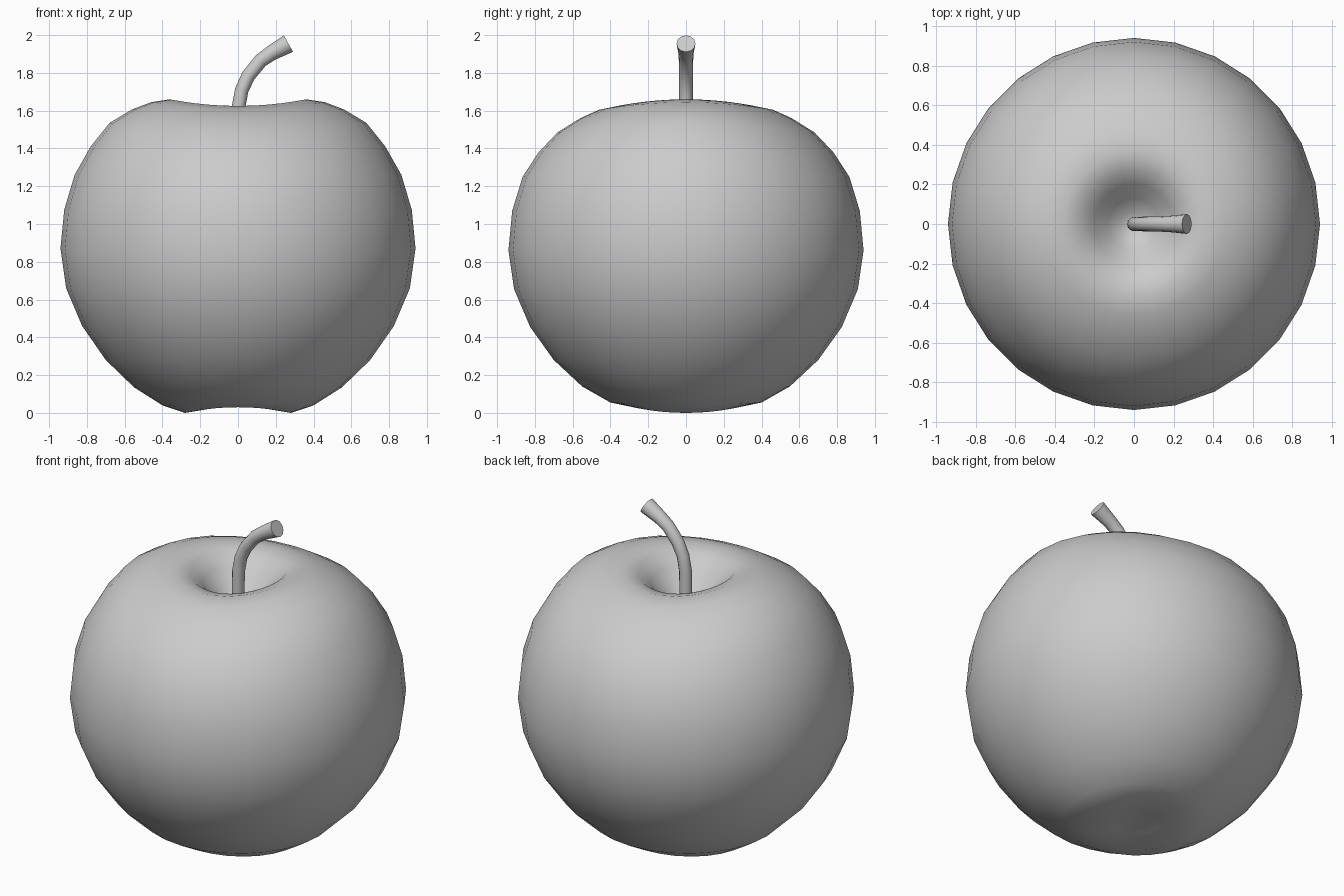
import bpy
import bmesh
from math import cos, sin, tau, radians

if "Cube" in bpy.data.objects:
    bpy.data.objects.remove(bpy.data.objects["Cube"], do_unlink=True)

SIDES = 28


def shade(obj, degrees):
    bpy.ops.object.select_all(action='DESELECT')
    obj.select_set(True)
    bpy.context.view_layer.objects.active = obj
    bpy.ops.object.shade_smooth_by_angle(angle=radians(degrees))


# Fruit outline from stem hollow to base: radius, height along x, height along y
top_pole, bottom_pole = 1.40, 0.06
outline = [
    (0.06, 1.415, 1.415), (0.13, 1.475, 1.47), (0.20, 1.56, 1.545),
    (0.27, 1.63, 1.60), (0.36, 1.66, 1.625), (0.46, 1.645, 1.605),
    (0.56, 1.607, 1.56), (0.68, 1.535, 1.485), (0.78, 1.41, 1.38),
    (0.865, 1.26, 1.25), (0.92, 1.075, 1.07), (0.94, 0.87, 0.86),
    (0.91, 0.66, 0.655), (0.825, 0.46, 0.455), (0.70, 0.28, 0.28),
    (0.55, 0.135, 0.14), (0.40, 0.04, 0.055), (0.28, 0.0, 0.03),
    (0.13, 0.025, 0.04),
]


def build_fruit():
    bm = bmesh.new()
    rings = []
    for r, z_x, z_y in outline:
        ring = []
        for i in range(SIDES):
            a = tau * i / SIDES
            # The two shoulders along x stand higher than those along y
            z = z_x * cos(a) ** 2 + z_y * sin(a) ** 2
            ring.append(bm.verts.new((r * cos(a), r * sin(a), z)))
        rings.append(ring)
    top = bm.verts.new((0, 0, top_pole))
    bottom = bm.verts.new((0, 0, bottom_pole))
    for i in range(SIDES):
        j = (i + 1) % SIDES
        bm.faces.new((top, rings[0][i], rings[0][j]))
        bm.faces.new((bottom, rings[-1][j], rings[-1][i]))
        for upper, lower in zip(rings, rings[1:]):
            bm.faces.new((upper[i], lower[i], lower[j], upper[j]))
    bmesh.ops.recalc_face_normals(bm, faces=bm.faces)
    mesh = bpy.data.meshes.new("fruit_body")
    bm.to_mesh(mesh)
    bm.free()
    obj = bpy.data.objects.new("fruit_body", mesh)
    bpy.context.collection.objects.link(obj)
    return obj


# Stem: bent tapered tube, x, z and radius along its centre line
stem_path = [
    (0.0, 1.37, 0.036), (0.003, 1.62, 0.036), (0.02, 1.71, 0.036),
    (0.055, 1.785, 0.037), (0.12, 1.865, 0.038), (0.18, 1.907, 0.041),
    (0.267, 1.955, 0.05),
]


def build_stem():
    curve = bpy.data.curves.new("stem", 'CURVE')
    curve.dimensions = '3D'
    curve.bevel_depth = 1.0
    curve.bevel_resolution = 4
    curve.use_fill_caps = True
    spline = curve.splines.new('POLY')
    spline.points.add(len(stem_path) - 1)
    for point, (x, z, r) in zip(spline.points, stem_path):
        point.co = (x, 0, z, 1)
        point.radius = r
    obj = bpy.data.objects.new("stem", curve)
    bpy.context.collection.objects.link(obj)
    bpy.ops.object.select_all(action='DESELECT')
    obj.select_set(True)
    bpy.context.view_layer.objects.active = obj
    bpy.ops.object.convert(target='MESH')
    return bpy.context.view_layer.objects.active


shade(build_fruit(), 60)
shade(build_stem(), 50)
